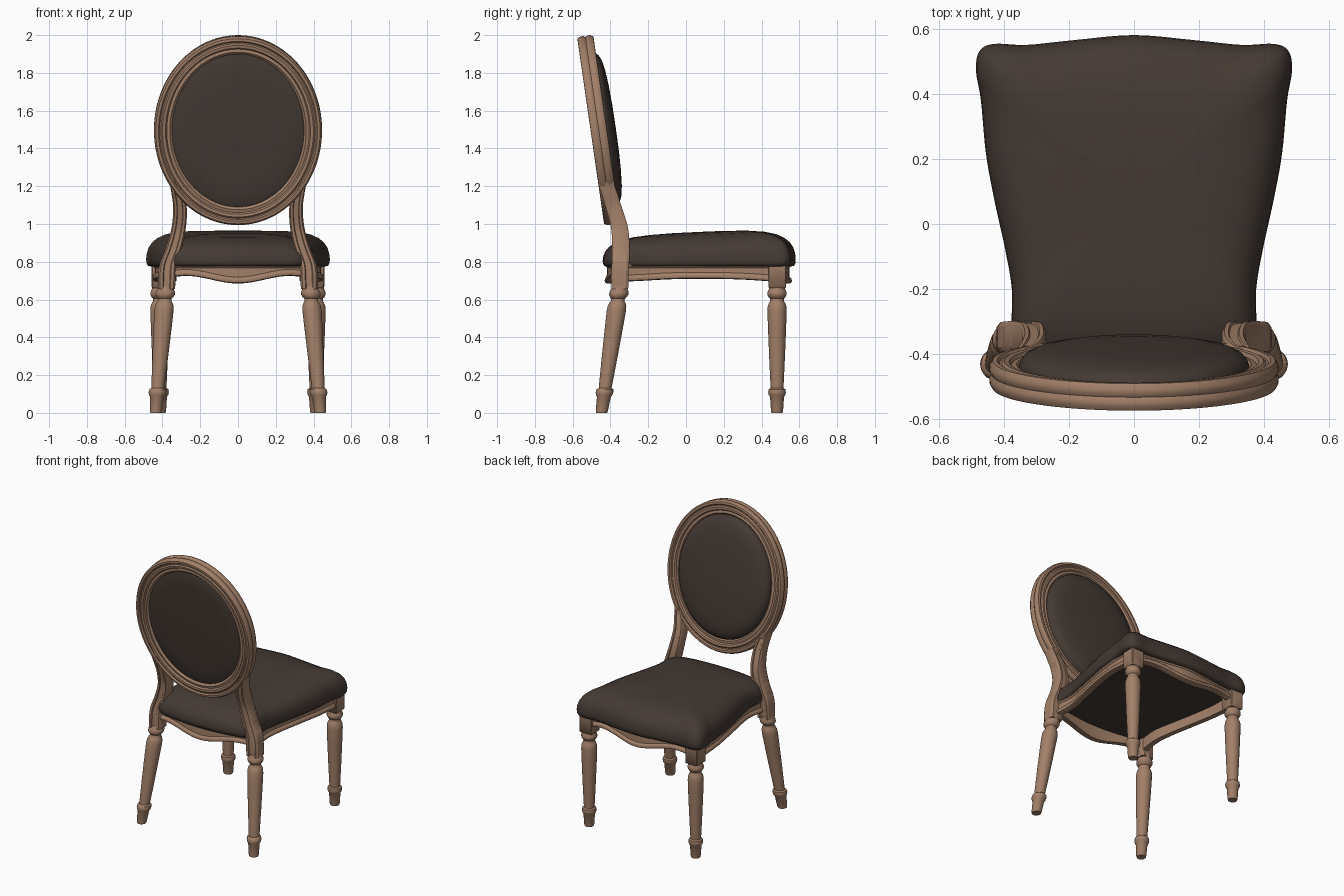
import bpy, bmesh, math
from mathutils import Vector

if "Cube" in bpy.data.objects:
    bpy.data.objects.remove(bpy.data.objects["Cube"])


def material(name, rgb):
    m = bpy.data.materials.new(name)
    m.diffuse_color = (*rgb, 1)
    m.use_nodes = True
    m.node_tree.nodes["Principled BSDF"].inputs["Base Color"].default_value = m.diffuse_color
    return m


WOOD = material("warm brown wood", (0.36, 0.215, 0.14))
FABRIC = material("dark brown fabric", (0.058, 0.042, 0.034))


def loft(name, rings, mat, loop=False, mirror=False, angle=40):
    """Skin a list of equal closed rings; cap the ends unless the rings loop."""
    bm = bmesh.new()
    vs = [[bm.verts.new(p) for p in r] for r in rings]
    n, m = len(vs), len(vs[0])
    for i in range(n if loop else n - 1):
        a, b = vs[i], vs[(i + 1) % n]
        for j in range(m):
            k = (j + 1) % m
            bm.faces.new((a[j], a[k], b[k], b[j]))
    if not loop:
        bm.faces.new(vs[0])
        bm.faces.new(vs[-1])
    bmesh.ops.recalc_face_normals(bm, faces=bm.faces)
    me = bpy.data.meshes.new(name)
    bm.to_mesh(me)
    bm.free()
    me.polygons.foreach_set("use_smooth", [True] * len(me.polygons))
    me.set_sharp_from_angle(angle=math.radians(angle))
    me.materials.append(mat)
    ob = bpy.data.objects.new(name, me)
    bpy.context.collection.objects.link(ob)
    if mirror:
        ob.modifiers.new("mirror", 'MIRROR')
    return ob


def spline(pts, steps, closed=False):
    """Catmull-Rom curve through points of any dimension."""
    n, out = len(pts), []
    get = (lambda i: pts[i % n]) if closed else (lambda i: pts[min(max(i, 0), n - 1)])
    for i in range(n if closed else n - 1):
        p = [Vector(get(i + k)) for k in (-1, 0, 1, 2)]
        for s in range(steps):
            t = s / steps
            out.append(0.5 * (2 * p[1] + (p[2] - p[0]) * t
                       + (2 * p[0] - 5 * p[1] + 4 * p[2] - p[3]) * t * t
                       + (3 * p[1] - p[0] - 3 * p[2] + p[3]) * t ** 3))
    if not closed:
        out.append(Vector(pts[-1]))
    return out


# Turned legs
PROFILE = [(0, .029), (.01, .032), (.085, .037), (.095, .044), (.11, .047), (.125, .044),
           (.132, .034), (.15, .035), (.3, .042), (.45, .048), (.54, .051), (.565, .049),
           (.582, .043), (.592, .036), (.605, .036), (.612, .044), (.625, .051), (.64, .051),
           (.652, .044), (.67, .042)]


def leg(name, foot, top):
    rings = []
    for z, r in PROFILE:
        c = Vector(foot).lerp(Vector(top), z / .67)
        rings.append([(c.x + r * math.cos(a), c.y + r * math.sin(a), z)
                      for a in (math.tau * i / 32 for i in range(32))])
    loft(name, rings, WOOD, mirror=True)


leg("front_legs", (.413, .482), (.413, .482))
leg("rear_legs", (.435, -.447), (.382, -.35))

# Square corner blocks above the front legs
block = [(.93, 1), (1, .93)]
square = [(x, y) for x, y in block] + [(x, -y) for x, y in reversed(block)]
square += [(-x, -y) for x, y in block] + [(-x, y) for x, y in reversed(block)]
loft("front_corner_blocks",
     [[(.41 + x * h, .483 + y * h, z) for x, y in square]
      for z, h in ((.66, .042), (.666, .047), (.79, .047))], WOOD, mirror=True)

# Curved uprights joining the rear legs to the oval back
half = [(-1, -.7), (-.8, -1), (-.45, -1), (-.35, -.86), (.35, -.86), (.45, -1), (.8, -1), (1, -.7)]
section = half + [(x, -y) for x, y in reversed(half)]
path = spline([(.378, -.35, .655, .045, .044), (.376, -.35, .72, .046, .046),
               (.370, -.347, .79, .044, .046), (.338, -.345, .88, .042, .046),
               (.314, -.352, .98, .038, .045), (.307, -.380, 1.08, .036, .043),
               (.320, -.405, 1.16, .032, .042), (.345, -.425, 1.23, .02, .038)], 6)
loft("back_uprights", [[(x + sx * w, y + sy * d, z) for sx, sy in section]
                       for x, y, z, w, d in path], WOOD, mirror=True, angle=30)


# Moulded seat rails with a scalloped lower edge
def rail(name, pts, bottom, mirror=False):
    p = spline(pts, 10)
    rings = []
    for i, c in enumerate(p):
        t = (p[min(i + 1, len(p) - 1)] - p[max(i - 1, 0)]).normalized()
        b = bottom(c.x, i / (len(p) - 1))
        prof = [(-.025, .79), (.014, .79), (.014, .776), (.005, .766), (.005, b + .034),
                (.015, b + .027), (.019, b + .015), (.015, b + .004), (.006, b), (-.025, b)]
        rings.append([(c.x + t.y * o, c.y - t.x * o, z) for o, z in prof])
    loft(name, rings, WOOD, mirror=mirror)


def scallop(x, t):
    return .705 - .02 * math.cos(math.tau * x / .55)


rail("front_rail", [(.40, .5), (.3, .505), (.15, .525), (0, .542),
                    (-.15, .525), (-.3, .505), (-.40, .5)], scallop)
rail("rear_rail", [(-.37, -.36), (-.2, -.395), (0, -.412), (.2, -.395), (.37, -.36)], scallop)
rail("side_rails", [(.365, -.35), (.35, -.2), (.368, -.08), (.40, .08), (.428, .25),
                    (.435, .38), (.43, .48)],
     lambda x, t: .692 + .018 * math.sin(math.pi * t), mirror=True)

# Seat cushion: waisted outline, domed top
right = [(0, -.44), (.2, -.43), (.325, -.40), (.372, -.33), (.375, -.2), (.395, -.08),
         (.43, .08), (.455, .22), (.47, .38), (.485, .47), (.475, .53), (.43, .553),
         (.33, .55), (.18, .565), (0, .58)]
outline = spline(right + [(-x, y) for x, y in right[-2:0:-1]], 5, closed=True)
layers = [(.3, 0), (.95, 0), (.985, .02), (1, .1), (1.002, .2), (.995, .35), (.975, .5), (.94, .63),
          (.885, .745), (.8, .85), (.68, .925), (.5, .975), (.27, .997), (.02, 1)]
rings = []
for s, f in layers:
    ring = []
    for x, y in outline:
        yy = .07 + (y - .07) * s
        ring.append((x * s, yy, .775 + f * (.18 + .045 * yy)))
    rings.append(ring)
loft("seat_cushion", rings, FABRIC, angle=60)

# Oval back, leaning backwards
TILT = math.radians(8.2)


def lean(x, d, v):
    return (x, -.462 - v * math.sin(TILT) + d * math.cos(TILT),
            1.497 + v * math.cos(TILT) + d * math.sin(TILT))


front = [(.048, .012), (.047, .028), (.038, .042), (.024, .043), (.017, .034), (.010, .034),
         (.002, .041), (-.013, .039), (-.02, .028), (-.036, .031), (-.05, .018)]
mould = [(.041, 0)] + front + [(o, -d) for o, d in reversed(front)]
angles = [math.tau * i / 96 for i in range(96)]
loft("oval_back_frame",
     [[lean((.397 + o) * math.cos(a), d, (.457 + o) * math.sin(a)) for o, d in mould]
      for a in angles], WOOD, loop=True)

# Upholstered pad: nearly flat behind, pillowed in front
pad = [(.02, -.036), (.4, -.035), (.75, -.031), (.95, -.026), (1, -.018), (1, .025), (.985, .042),
       (.95, .056), (.88, .069), (.75, .079), (.55, .086), (.3, .09), (.02, .091)]
loft("back_pad", [[lean(.354 * s * math.cos(a), d, .412 * s * math.sin(a)) for a in angles]
                  for s, d in pad], FABRIC, angle=60)
